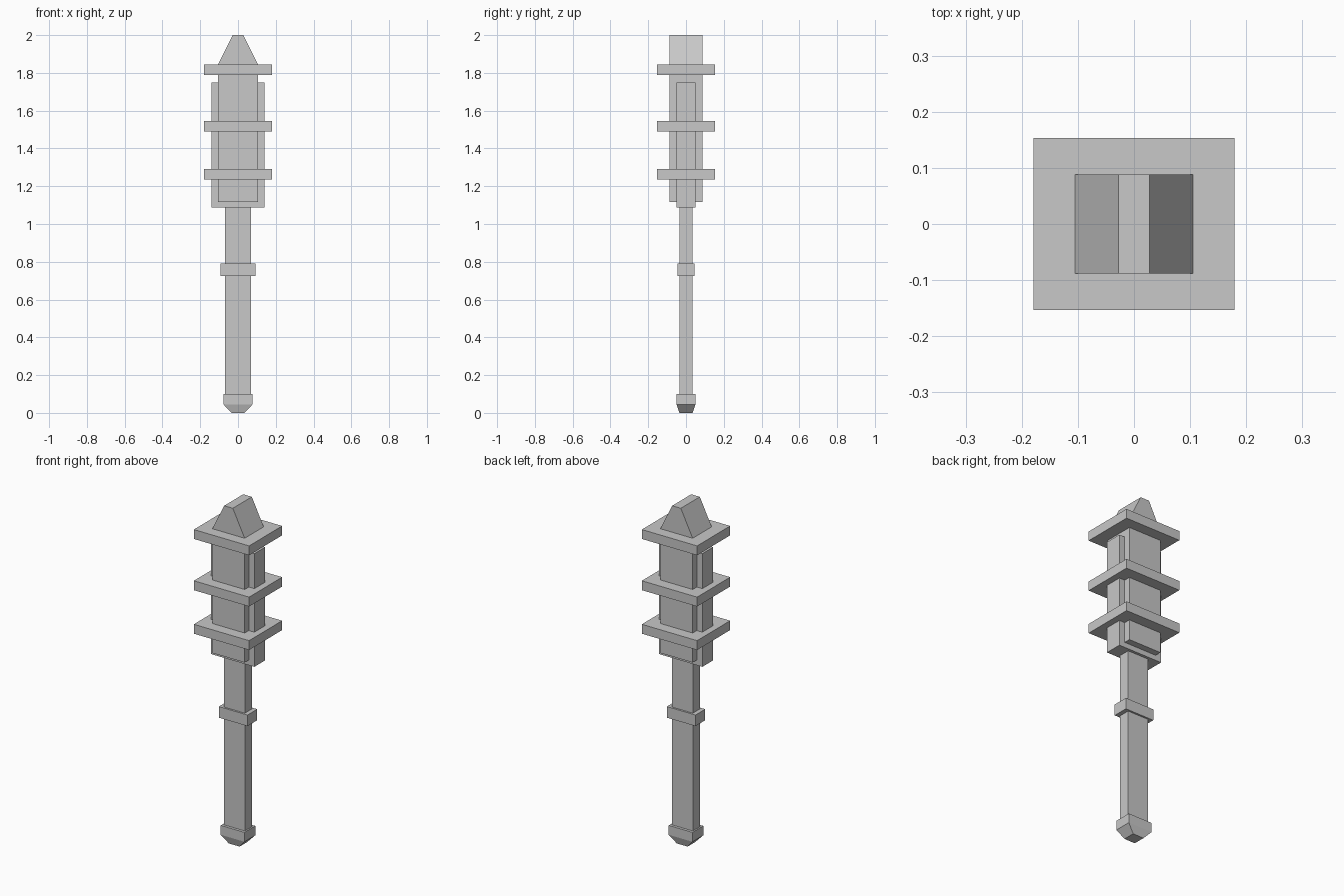
import bpy
import bmesh

cube = bpy.data.objects.get("Cube")
if cube:
    bpy.data.objects.remove(cube, do_unlink=True)

GREY = (0.58, 0.58, 0.58, 1.0)
grey = bpy.data.materials.new("plain_grey")
grey.use_nodes = True
grey.diffuse_color = GREY
grey.node_tree.nodes["Principled BSDF"].inputs["Base Color"].default_value = GREY


def stack(name, sections):
    """Solid made of rectangular sections (half x, half y, z), bottom to top."""
    bm = bmesh.new()
    rings = [[bm.verts.new((sx * hx, sy * hy, z))
              for sx, sy in ((-1, -1), (1, -1), (1, 1), (-1, 1))]
             for hx, hy, z in sections]
    for low, high in zip(rings, rings[1:]):
        for i in range(4):
            j = (i + 1) % 4
            bm.faces.new((low[i], low[j], high[j], high[i]))
    bm.faces.new(rings[0][::-1])
    bm.faces.new(rings[-1])
    mesh = bpy.data.meshes.new(name)
    bm.to_mesh(mesh)
    bm.free()
    mesh.materials.append(grey)
    obj = bpy.data.objects.new(name, mesh)
    bpy.context.collection.objects.link(obj)
    return obj


def block(name, hx, hy, bottom, top):
    return stack(name, [(hx, hy, bottom), (hx, hy, top)])


# Handle with tapered pommel and grip ring
stack("pommel", [(0.035, 0.035, 0), (0.077, 0.05, 0.045), (0.077, 0.05, 0.1)])
block("handle", 0.068, 0.034, 0.09, 1.1)
block("grip_ring", 0.093, 0.045, 0.725, 0.79)

# Head: core ending in a wedge, crossed by a wider thin block
stack("head_core", [(0.105, 0.088, 1.117), (0.105, 0.088, 1.845), (0.028, 0.088, 2.0)])
block("head_side_block", 0.141, 0.05, 1.087, 1.75)

# Flanged plates around the head
for label, bottom in (("lower", 1.235), ("middle", 1.49), ("upper", 1.79)):
    block(label + "_plate", 0.179, 0.153, bottom, bottom + 0.055)
